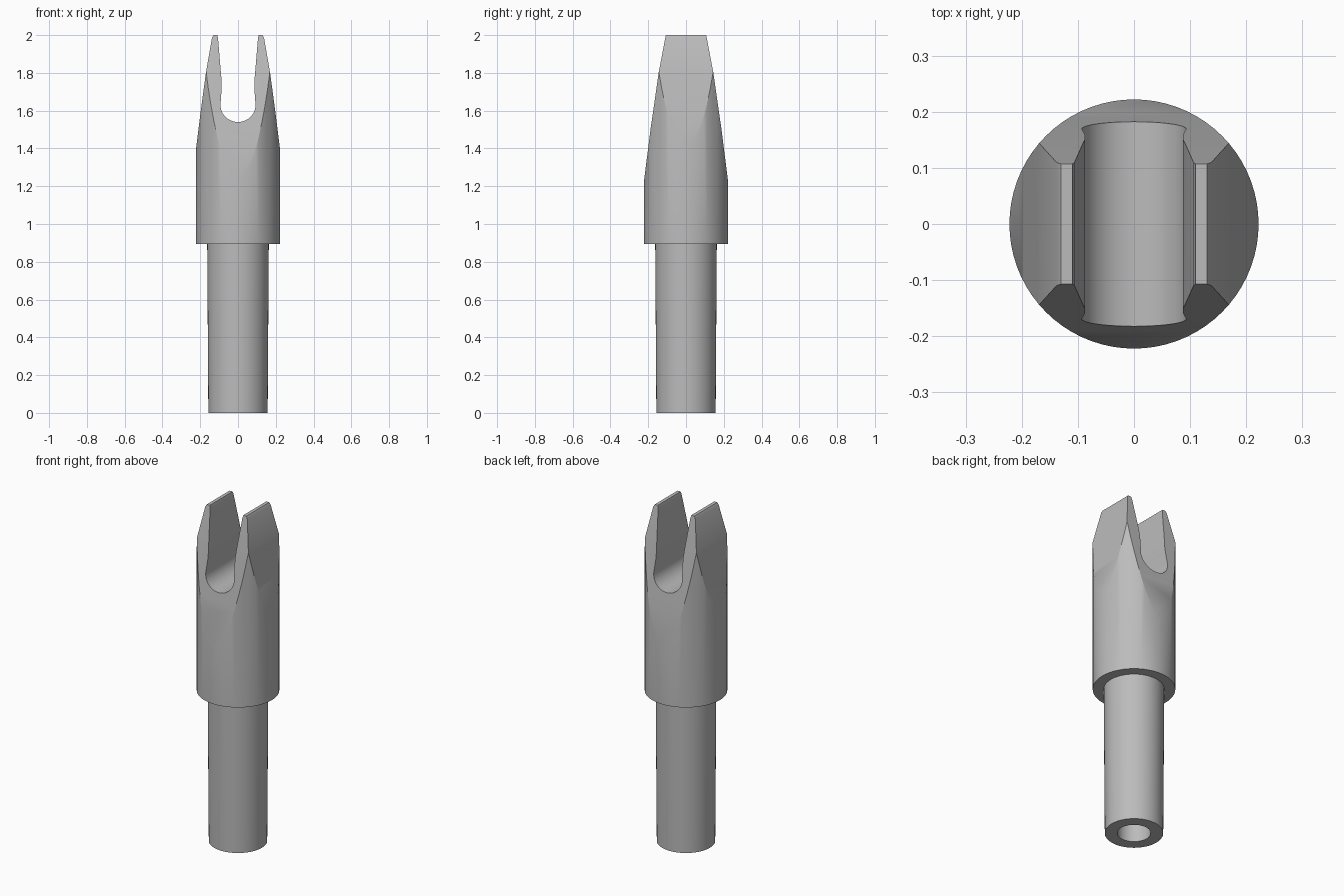
import bpy
import bmesh
from math import sin, cos, pi, radians

cube = bpy.data.objects.get("Cube")
if cube:
    bpy.data.objects.remove(cube, do_unlink=True)

grey = bpy.data.materials.new("plain grey")
grey.use_nodes = True
grey.diffuse_color = (0.5, 0.5, 0.5, 1)
grey.node_tree.nodes["Principled BSDF"].inputs["Base Color"].default_value = (0.5, 0.5, 0.5, 1)


def to_object(name, bm):
    bmesh.ops.recalc_face_normals(bm, faces=bm.faces)
    mesh = bpy.data.meshes.new(name)
    bm.to_mesh(mesh)
    bm.free()
    mesh.materials.append(grey)
    obj = bpy.data.objects.new(name, mesh)
    bpy.context.collection.objects.link(obj)
    return obj


def lathe(name, profile, segments=72):
    """Closed solid turned around z; the profile starts and ends on the axis."""
    bm = bmesh.new()
    verts = [bm.verts.new((r, 0, z)) for r, z in profile]
    edges = [bm.edges.new(pair) for pair in zip(verts, verts[1:])]
    bmesh.ops.spin(bm, geom=verts + edges, cent=(0, 0, 0), axis=(0, 0, 1),
                   angle=2 * pi, steps=segments)
    bmesh.ops.remove_doubles(bm, verts=bm.verts, dist=0.0001)
    return to_object(name, bm)


def prism(name, half, along_x):
    """Outline mirrored about its centre line, extruded along x or y."""
    outline = half + [(-u, z) for u, z in reversed(half) if u > 0]
    bm = bmesh.new()
    place = (lambda u, z: (-0.5, u, z)) if along_x else (lambda u, z: (u, -0.5, z))
    face = bm.faces.new([bm.verts.new(place(u, z)) for u, z in outline])
    new = bmesh.ops.extrude_face_region(bm, geom=[face])["geom"]
    moved = [v for v in new if isinstance(v, bmesh.types.BMVert)]
    bmesh.ops.translate(bm, verts=moved, vec=(1, 0, 0) if along_x else (0, 1, 0))
    return to_object(name, bm)


# Turned body: hollow stem, shoulder and thicker head
body = lathe("string_nock", [
    (0, 0.85), (0.09, 0.85), (0.09, 0), (0.157, 0), (0.163, 0.893),
    (0.222, 0.893), (0.222, 2.1), (0, 2.1)])

# Front outline: tapered prongs with rounded tips and a pinched U slot
slot_floor = [(0.093 * cos(a), 1.63 - 0.09 * sin(a))
              for a in (i * pi / 24 for i in range(12))] + [(0, 1.54)]
front_half = [
    (0.3, -0.1), (0.3, 1.0), (0.235, 1.3), (0.222, 1.4), (0.197, 1.6),
    (0.17, 1.8), (0.138, 1.985), (0.13, 2.0), (0.11, 2.0), (0.106, 1.985),
    (0.087, 1.76), (0.087, 1.71)] + slot_floor
front_outline = prism("front_outline", front_half, False)

# Side outline: gently curved taper to a flat top
side_half = [(0.3, -0.1), (0.3, 0.6), (0.238, 1.1), (0.222, 1.23),
             (0.188, 1.5), (0.145, 1.8), (0.107, 2.0)]
side_outline = prism("side_outline", side_half, True)

# Shape the head with both outlines
bpy.ops.object.select_all(action="DESELECT")
body.select_set(True)
bpy.context.view_layer.objects.active = body
for cutter in (side_outline, front_outline):
    mod = body.modifiers.new("shape", "BOOLEAN")
    mod.operation = "INTERSECT"
    mod.solver = "EXACT"
    mod.object = cutter
    bpy.ops.object.modifier_apply(modifier=mod.name)
    bpy.data.objects.remove(cutter, do_unlink=True)

bpy.ops.object.shade_smooth_by_angle(angle=radians(25))
